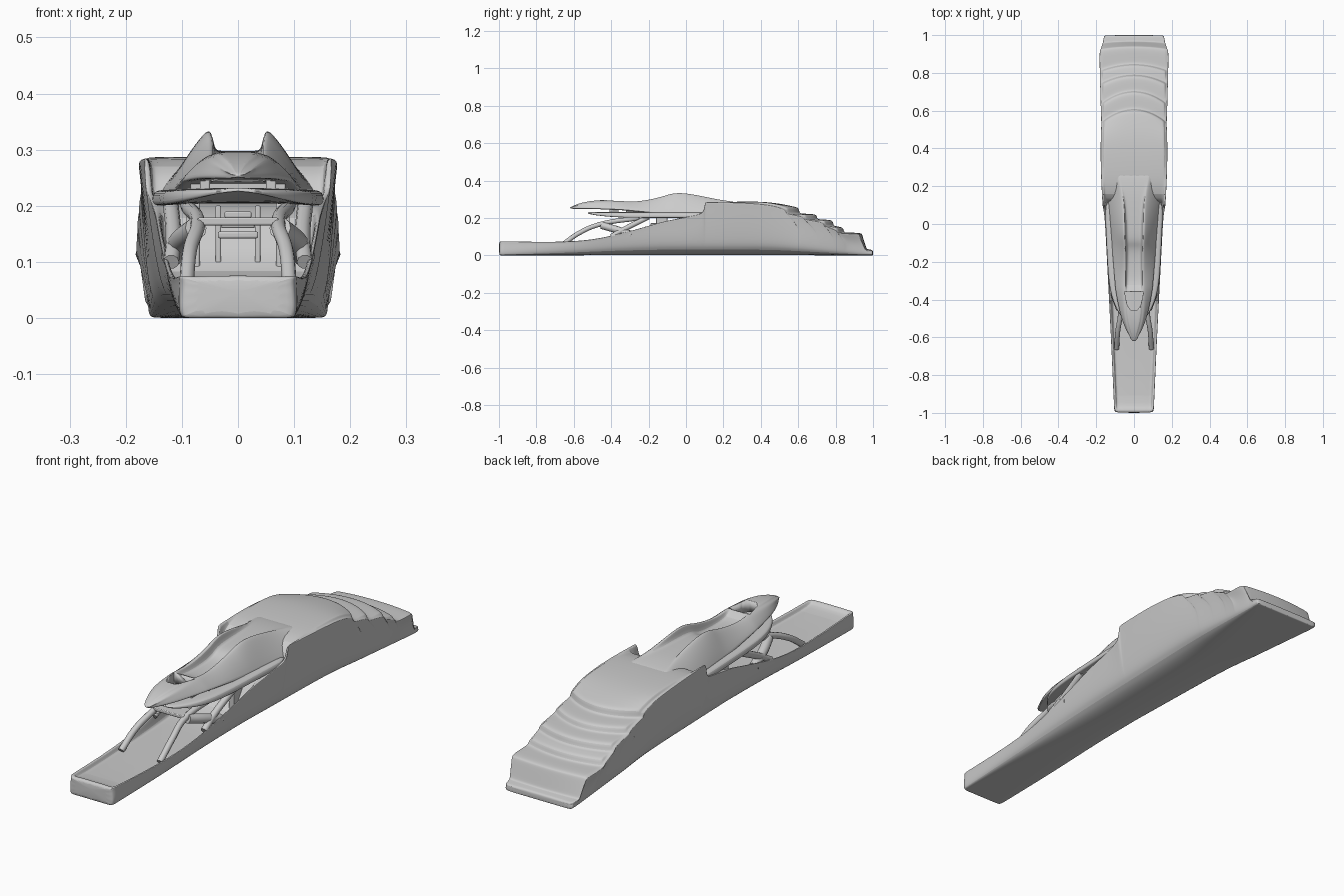
import bpy, bmesh
from math import radians

if "Cube" in bpy.data.objects:
    bpy.data.objects.remove(bpy.data.objects["Cube"])


def finish(ob, subsurf=0):
    bpy.ops.object.select_all(action='DESELECT')
    ob.select_set(True)
    bpy.context.view_layer.objects.active = ob
    if subsurf:
        m = ob.modifiers.new("smooth", 'SUBSURF')
        m.levels = m.render_levels = subsurf
    bpy.ops.object.shade_smooth_by_angle(angle=radians(40))
    return ob


def clamp(t):
    return max(0, min(1, t))


def ease(y, start, length, power):
    """Rounded nose outline: 0 at start, 1 after length."""
    return 1 - (1 - clamp((y - start) / length)) ** power


def lerp_keys(keys, y):
    for (a, va), (b, vb) in zip(keys, keys[1:]):
        if y <= b:
            return va + (vb - va) * (y - a) / (b - a)
    return keys[-1][1]


def loft(name, halves, subsurf=2):
    """Skin half sections (first and last point on x = 0), mirrored in x."""
    bm = bmesh.new()
    rings = []
    for half in halves:
        full = list(half) + [(-x, y, z) for x, y, z in reversed(half[1:-1])]
        rings.append([bm.verts.new(p) for p in full])
    n = len(rings[0])
    for a, b in zip(rings, rings[1:]):
        for i in range(n):
            j = (i + 1) % n
            bm.faces.new((a[i], a[j], b[j], b[i]))
    bm.faces.new(rings[0])
    bm.faces.new(rings[-1])
    bmesh.ops.recalc_face_normals(bm, faces=bm.faces)
    me = bpy.data.meshes.new(name)
    bm.to_mesh(me)
    bm.free()
    ob = bpy.data.objects.new(name, me)
    bpy.context.collection.objects.link(ob)
    return finish(ob, subsurf)


def tube(name, pts, r):
    """Smooth rounded beam on both sides."""
    for side, s in (("right", 1), ("left", -1)):
        cu = bpy.data.curves.new(name, 'CURVE')
        cu.dimensions = '3D'
        cu.bevel_depth = r
        cu.bevel_resolution = 3
        cu.use_fill_caps = True
        sp = cu.splines.new('BEZIER')
        sp.bezier_points.add(len(pts) - 1)
        for bp, (x, y, z) in zip(sp.bezier_points, pts):
            bp.co = (s * x, y, z)
            bp.handle_left_type = bp.handle_right_type = 'AUTO'
        ob = bpy.data.objects.new(side + "_" + name, cu)
        bpy.context.collection.objects.link(ob)


def box(name, x, y, z, sx, sy, sz):
    bpy.ops.mesh.primitive_cube_add(size=1, location=(x, y, z))
    ob = bpy.context.object
    ob.name = name
    ob.scale = (sx, sy, sz)
    bpy.ops.object.transform_apply(location=False, rotation=False, scale=True)
    m = ob.modifiers.new("bevel", 'BEVEL')
    m.width = .003
    m.segments = 2
    finish(ob)


# hull: rim width along y, then rows of y, rim z, deck z
rim_width = [(-1, .092), (-.985, .106), (-.6, .123), (.05, .157), (.1, .168), (.35, .181),
             (.6, .174), (.925, .185), (.95, .174), (.968, .166), (.993, .163), (1, .155)]
rows = [(-1, .069, .070), (-.99, .074, .075), (-.975, .075, .074), (-.968, .075, .054),
        (-.6, .068, .054), (-.4, .10, .056), (-.13, .178, .06), (-.11, .183, .20),
        (.05, .212, .205), (.095, .225, .205), (.10, .28, .207), (.11, .285, .21),
        (.135, .284, .28), (.3, .282, .288), (.46, .27, .285)]
# stepped aft terraces: y of the edge, z above, z below
for y, hi, lo in ((.61, .255, .224), (.705, .217, .193), (.79, .186, .157), (.845, .148, .122)):
    rows += [(y - .02, hi - .006, hi + .003), (y, hi - .014, hi - .002),
             (y + .003, lo + .002, lo), (y + .018, lo - .004, lo - .002)]
rows += [(.925, .116, .12), (.94, .113, .115), (.943, .108, .11), (.965, .036, .037),
         (.967, .032, .032), (.995, .028, .029), (1, .02, .022)]


def hull_half(y, zg, zf):
    w = lerp_keys(rim_width, y)
    wb = min(.136 + .034 * y, .157, w)
    k = .08 * min(clamp((y - .45) / .15), clamp((1 - y) / .3))  # crescent terrace edges
    b = .06 * clamp((y + .8) / .5) * clamp((.95 - y) / .5)      # rounded bilge amidships
    h = min(.02, zg * .4) + b
    flare = .6 if y < .85 else .3
    pts = [(0, 0), (wb * (.9 - 7 * b), b * .04), (wb * (.995 - 1.5 * b), .001 + b * .4), (wb + .003, h),
           (wb + (w - wb) * flare, (zg + h) / 2), (w - .002, zg - .006), (w, zg),
           (w - .012, zg + .001), (w - .016, zf), (w - .03, zf), (w / 2, zf + .001), (0, zf + .001)]
    return [(x, y - (k * (x / w) ** 2 if i > 4 else 0), z) for i, (x, z) in enumerate(pts)]


loft("hull", [hull_half(*r) for r in rows])


# mid deck wing with a rounded nose
def wing_half(y):
    w = .03 + .115 * ease(y, -.53, .4, 4) + .05 * max(0, y + .13)
    zb = .222 - .023 * ease(y, -.53, .2, 2)
    zt = .233
    return [(0, y, zb + .006), (w * .8, y, zb + .004), (w * .96, y, zb), (w, y, zb + .006),
            (w * .98, y, zt - .008), (w * .88, y, zt - .003), (0, y, zt)]


loft("mid_deck_wing", [wing_half(y) for y in (-.525, -.51, -.46, -.35, -.15, .05, .15)])


# canopy with two fins and a centre channel: y, fin x, fin z, centre z
def canopy_half(y, xf, zf, zc):
    w = .006 + .094 * ease(y, -.622, .27, 2) + .085 * max(0, y + .35)
    ze = .252 - .032 * clamp((y + .42) / .34)
    return [(0, y, ze - .002), (w * .85, y, ze - .004), (w * .97, y, ze - .003), (w, y, ze + .003),
            ((w + xf) / 2, y, ze + (zf - ze) * .6), (xf + .004, y, zf - .003),
            (xf - .008, y, zf), (xf - .012, y, zc), (xf * .4, y, zc), (0, y, zc)]


canopy = loft("canopy", [canopy_half(*r) for r in (
    (-.622, .014, .256, .256), (-.58, .025, .272, .276), (-.50, .050, .289, .295),
    (-.35, .052, .293, .298), (-.335, .052, .291, .268), (-.25, .050, .288, .262),
    (-.13, .050, .315, .268), (-.10, .052, .327, .290), (-.04, .055, .340, .296),
    (.05, .056, .327, .298), (.15, .062, .304, .298), (.22, .080, .291, .292),
    (.30, .100, .280, .280))])

# skylight opening through the canopy
cutter = loft("skylight_cutter", [[(0, y, .238), (w, y, .238), (w, y, .36), (0, y, .36)]
                                  for y, w in ((-.455, .018), (-.43, .035), (-.36, .05))], 0)
cutter.hide_render = True
cutter.hide_viewport = True
cut = canopy.modifiers.new("skylight", 'BOOLEAN')
cut.operation = 'DIFFERENCE'
cut.solver = 'EXACT'
cut.object = cutter

# front portico arches and side braces
tube("front_arch", [(.092, -.66, .058), (.086, -.57, .12), (.072, -.47, .163), (.09, -.25, .2)], .013)
tube("arch_brace", [(.075, -.45, .160), (.10, -.38, .14), (.118, -.29, .11)], .02)
tube("side_arch", [(.119, -.4, .10), (.115, -.33, .14), (.12, -.2, .205)], .014)
box("arch_crossbar", 0, -.437, .172, .144, .075, .014)

# cabin front: posts, door jambs, canopy supports and steps
for s in (1, -1):
    box("cabin_post", s * .08, -.13, .13, .024, .06, .15)
    box("door_jamb", s * .035, -.125, .128, .01, .05, .145)
    box("canopy_support", s * .059, -.385, .238, .018, .05, .047)
box("upper_cabin", 0, -.1, .237, .17, .44, .03)
for i in range(3):
    box("cabin_step", 0, -.16 + .015 * i, .148 + .018 * i, .072 - .012 * i, .12 - .03 * i, .012)
